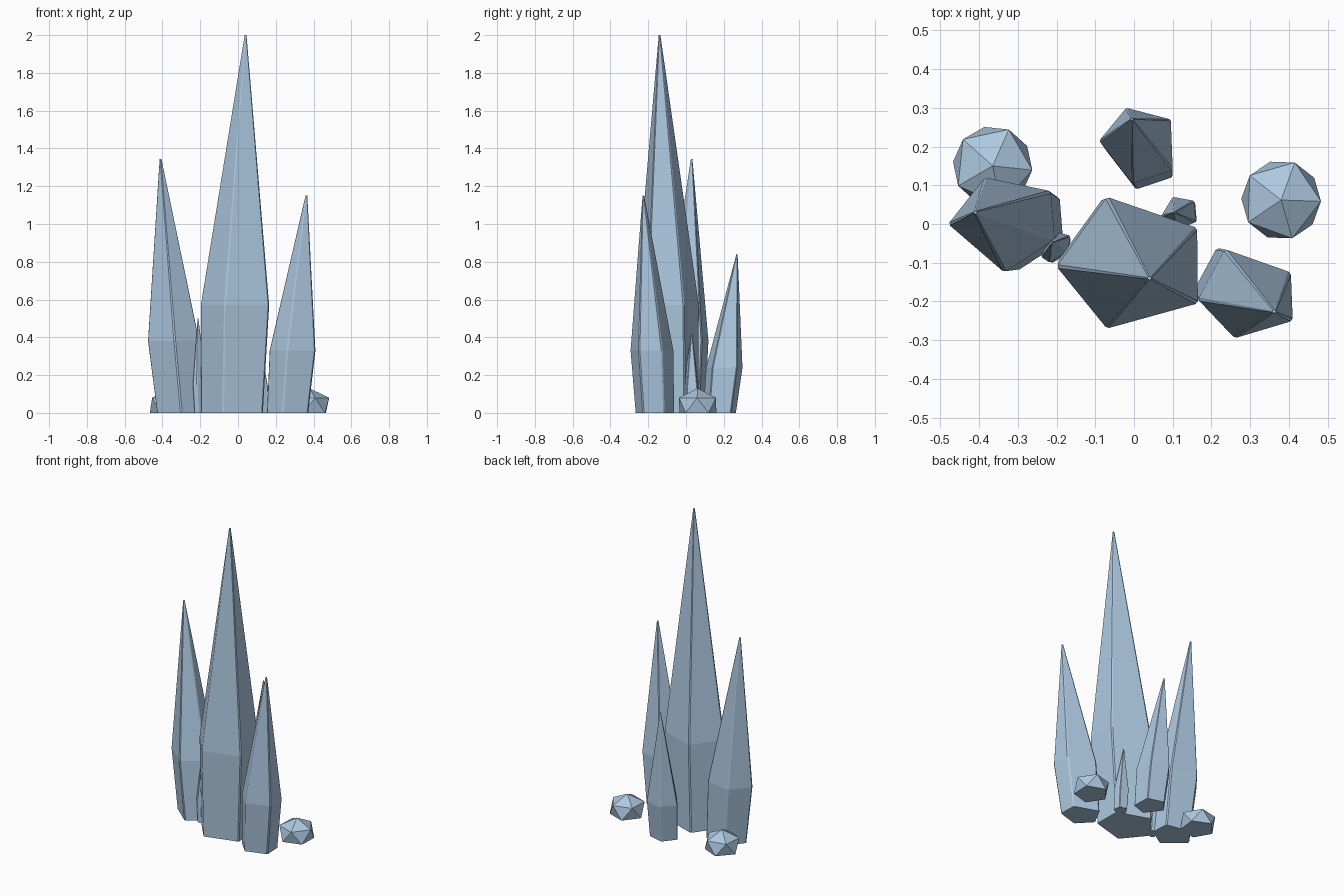
import bpy
import bmesh
from math import radians
from mathutils import Vector

cube = bpy.data.objects.get("Cube")
if cube:
    bpy.data.objects.remove(cube, do_unlink=True)

# Single pale blue crystal colour
crystal_blue = bpy.data.materials.new("pale_blue_crystal")
crystal_blue.use_nodes = True
colour = (0.42, 0.58, 0.75, 1)
crystal_blue.diffuse_color = colour
crystal_blue.node_tree.nodes["Principled BSDF"].inputs["Base Color"].default_value = colour


def finish(name, bm):
    """Turn a bmesh into a flat-shaded, coloured object."""
    bmesh.ops.recalc_face_normals(bm, faces=bm.faces)
    mesh = bpy.data.meshes.new(name)
    bm.to_mesh(mesh)
    bm.free()
    mesh.materials.append(crystal_blue)
    obj = bpy.data.objects.new(name, mesh)
    bpy.context.collection.objects.link(obj)
    return obj


def chamfered(points, width):
    """Replace each corner of a polygon by a narrow flat edge."""
    result = []
    for i, corner in enumerate(points):
        for other in (points[i - 1], points[(i + 1) % len(points)]):
            edge = other - corner
            result.append(corner + edge.normalized() * min(width, edge.length * 0.35))
    return result


def crystal(name, outline, shoulder, apex, chamfer=0.006, taper=0.9):
    """Leaning shard: narrow foot, wide shoulder, long point."""
    points = [Vector((x, y)) for x, y in outline]
    centre = sum(points, Vector((0, 0))) / len(points)
    tip = Vector(apex[:2])
    lean = (tip - centre) / (apex[2] - shoulder)
    foot = centre - lean * shoulder
    size = max((p - centre).length for p in points)
    levels = [(foot, 0, taper), (centre, shoulder, 1), (tip, apex[2], chamfer / size)]
    bm = bmesh.new()
    rings = []
    for middle, z, scale in levels:
        ring = chamfered([middle + (p - centre) * scale for p in points], chamfer)
        rings.append([bm.verts.new((p.x, p.y, z)) for p in ring])
    for low, high in zip(rings, rings[1:]):
        for i in range(len(low)):
            bm.faces.new((low[i - 1], low[i], high[i], high[i - 1]))
    bm.faces.new(rings[0])
    bm.faces.new(rings[-1])
    finish(name, bm)


def pebble(name, x, y, turn):
    """Squashed twenty-sided stone with a flat underside."""
    bm = bmesh.new()
    bmesh.ops.create_icosphere(bm, subdivisions=1, radius=0.115)
    for v in bm.verts:
        v.co.z = max(0, v.co.z * 0.78 + 0.04)
    obj = finish(name, bm)
    obj.location = (x, y, 0)
    obj.rotation_euler.z = radians(turn)


# Large crystals
crystal("main_crystal",
        [(-.2, -.11), (-.07, .07), (.163, -.01), (.165, -.205), (-.07, -.27)],
        .57, (.04, -.14, 2))
crystal("right_crystal",
        [(-.48, 0), (-.385, .12), (-.215, .085), (-.205, -.04), (-.335, -.125)],
        .38, (-.41, .03, 1.345))
crystal("left_crystal",
        [(.165, -.195), (.235, -.065), (.405, -.125), (.41, -.25), (.26, -.295)],
        .33, (.362, -.226, 1.15))
crystal("back_crystal",
        [(-.09, .215), (-.02, .3), (.095, .27), (.1, .14), (-.005, .105)],
        .24, (-.005, .27, .84), .004)

# Small shards between them
crystal("small_right_shard",
        [(-.24, -.085), (-.21, -.018), (-.165, -.03), (-.17, -.07), (-.217, -.1)],
        .15, (-.212, -.05, .5), .003)
crystal("small_left_shard",
        [(.07, .02), (.1, .07), (.155, .06), (.16, .005), (.11, -.015)],
        .13, (.105, .03, .42), .003)

# Loose stones
pebble("left_stone", .38, .062, -2)
pebble("right_stone", -.365, .15, -6)
